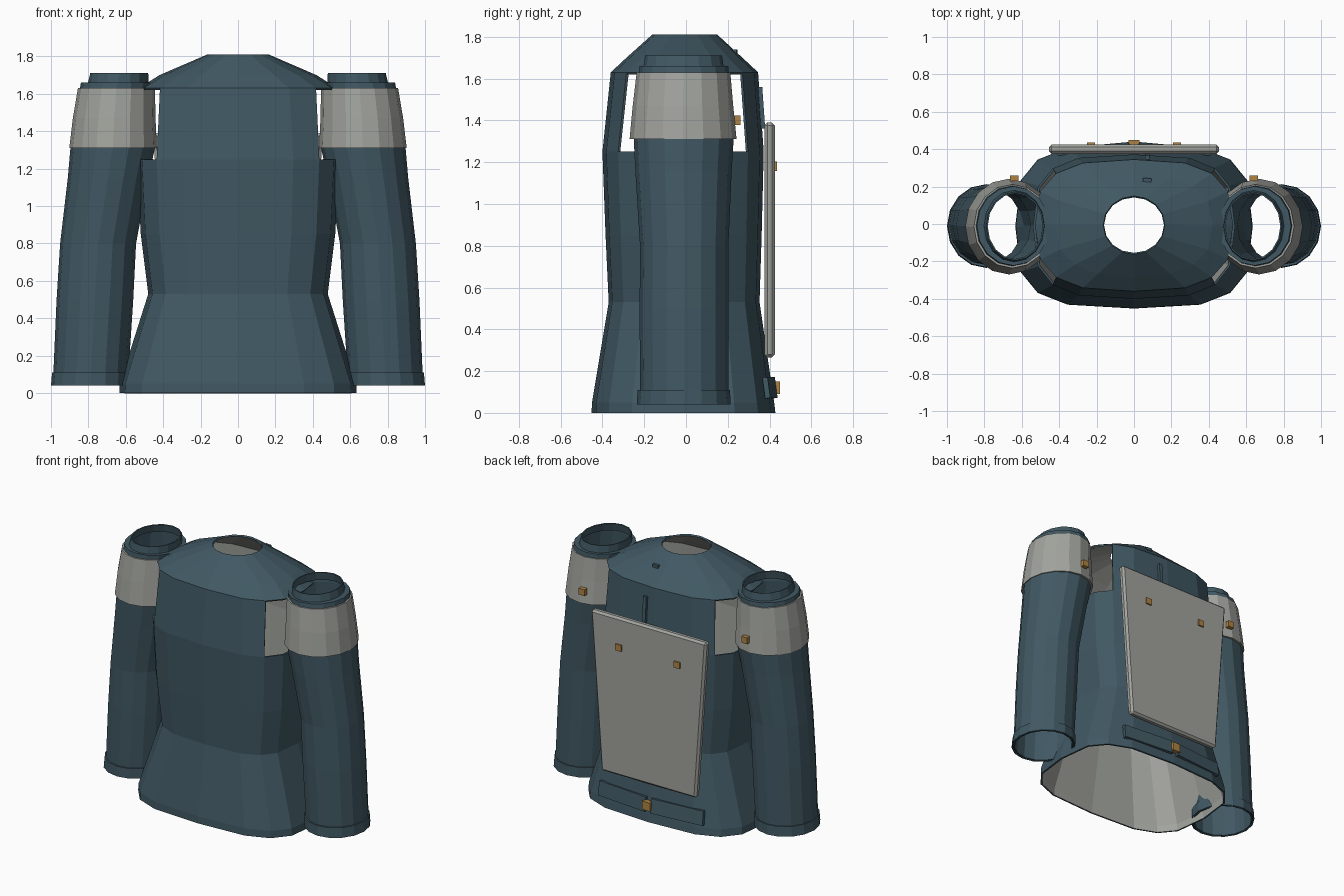
import bpy
import bmesh
from math import sin, cos, tau, copysign
from mathutils import Matrix

cube = bpy.data.objects.get("Cube")
if cube:
    bpy.data.objects.remove(cube, do_unlink=True)


def material(name, rgb):
    m = bpy.data.materials.new(name)
    m.use_nodes = True
    m.diffuse_color = (*rgb, 1)
    m.node_tree.nodes["Principled BSDF"].inputs["Base Color"].default_value = (*rgb, 1)
    return m


TEAL = material("dark teal cloth", (0.052, 0.098, 0.125))
GREY = material("pale grey lining", (0.36, 0.37, 0.34))
GOLD = material("brass", (0.42, 0.23, 0.06))
SIDES = 16


def finish(name, bm, mats):
    me = bpy.data.meshes.new(name)
    bm.to_mesh(me)
    bm.free()
    ob = bpy.data.objects.new(name, me)
    bpy.context.collection.objects.link(ob)
    for m in mats:
        me.materials.append(m)
    return ob


def loft(name, rings, mats, thickness, skip=None):
    """Open shell through rings of (z, centre x, half width, front y, back y, squareness)."""
    bm = bmesh.new()
    loops = []
    for z, cx, hw, front, back, n in rings:
        loop = []
        for k in range(SIDES):
            c, s = cos(tau * k / SIDES), sin(tau * k / SIDES)
            px = copysign(abs(c) ** (2 / n), c)
            py = copysign(abs(s) ** (2 / n), s)
            y = (front + back) / 2 + py * (back - front) / 2
            loop.append(bm.verts.new((cx + px * hw, y, z)))
        loops.append(loop)
    for i, (low, high) in enumerate(zip(loops, loops[1:])):
        for k in range(SIDES):
            if skip and skip(i, k):
                continue
            j = (k + 1) % SIDES
            bm.faces.new((low[k], low[j], high[j], high[k]))
    ob = finish(name, bm, mats)
    shell = ob.modifiers.new("cloth thickness", 'SOLIDIFY')
    shell.thickness = thickness
    shell.offset = -1
    shell.material_offset = len(mats) - 1
    return ob


def box(name, size, at, mat, rot_x=0, rot_z=0, bevel=0, taper=1):
    bm = bmesh.new()
    bmesh.ops.create_cube(bm, size=1)
    for v in bm.verts:
        if v.co.z < 0:
            v.co.x *= taper
        v.co = [a * b for a, b in zip(v.co, size)]
    if bevel:
        bmesh.ops.bevel(bm, geom=bm.edges[:], offset=bevel, segments=1, affect='EDGES')
    turn = Matrix.Rotation(rot_z, 4, 'Z') @ Matrix.Rotation(rot_x, 4, 'X')
    bmesh.ops.transform(bm, matrix=Matrix.Translation(at) @ turn, verts=bm.verts)
    return finish(name, bm, [mat])


# Torso, with arm holes in the top row of faces
chest_top = (1.63, 0, 0.53, -0.36, 0.345, 2.9)
torso = [
    (0, 0, 0.635, -0.452, 0.428, 3.3),
    (0.05, 0, 0.632, -0.45, 0.422, 3.3),
    (0.53, 0, 0.48, -0.37, 0.352, 3.2),
    (0.85, 0, 0.52, -0.385, 0.362, 3.2),
    (1.25, 0, 0.54, -0.40, 0.372, 3.2),
    chest_top,
]
loft("jacket_torso", torso, [TEAL, GREY], 0.012,
     lambda i, k: i == 4 and k in (14, 15, 0, 1, 6, 7, 8, 9))

# Shoulder yoke up to the neck opening
yoke = [
    chest_top,
    (1.70, 0, 0.42, -0.285, 0.27, 2.5),
    (1.81, 0, 0.165, -0.162, 0.15, 2),
]
loft("shoulder_yoke", yoke, [TEAL, GREY], 0.012)

for side, s in (("left", 1), ("right", -1)):
    # Sleeve from wrist to the collar above the shoulder
    sleeve = [
        (0.04, 0.79 * s, 0.20, -0.22, 0.203, 2),
        (0.50, 0.765 * s, 0.205, -0.222, 0.203, 2),
        (0.80, 0.748 * s, 0.203, -0.22, 0.203, 2),
        (1.15, 0.695 * s, 0.215, -0.242, 0.218, 2),
        (1.31, 0.67 * s, 0.226, -0.25, 0.228, 2),
        (1.63, 0.65 * s, 0.195, -0.225, 0.205, 2),
        (1.66, 0.645 * s, 0.195, -0.222, 0.202, 2),
        (1.66, 0.64 * s, 0.162, -0.203, 0.18, 2),
        (1.71, 0.635 * s, 0.155, -0.195, 0.172, 2),
    ]
    loft(side + "_sleeve", sleeve, [TEAL], 0.008)
    cuff = [
        (0.04, 0.79 * s, 0.21, -0.235, 0.213, 2),
        (0.11, 0.786 * s, 0.208, -0.232, 0.211, 2),
        (0.11, 0.786 * s, 0.197, -0.22, 0.2, 2),
    ]
    loft(side + "_cuff", cuff, [TEAL], 0.006)
    # Grey shoulder guard
    guard = [
        (1.31, 0.67 * s, 0.222, -0.25, 0.228, 2),
        (1.31, 0.668 * s, 0.234, -0.27, 0.242, 2),
        (1.47, 0.662 * s, 0.221, -0.255, 0.226, 2),
        (1.63, 0.65 * s, 0.206, -0.236, 0.212, 2),
        (1.63, 0.65 * s, 0.192, -0.22, 0.2, 2),
    ]
    loft(side + "_shoulder_guard", guard, [GREY], 0.004)
    box(side + "_shoulder_stud", (0.045, 0.03, 0.045), (0.64 * s, 0.245, 1.40), GOLD)
    box(side + "_plate_stud", (0.045, 0.02, 0.045), (0.23 * s, 0.425, 1.18), GOLD)
    # Lower back belt panel
    box(side + "_belt_panel", (0.39, 0.025, 0.10), (0.215 * s, 0.402, 0.12), TEAL,
        rot_x=0.135, rot_z=-0.09 * s)

# Back plate, narrower at the foot
box("back_plate", (0.91, 0.05, 1.125), (0, 0.40, 0.827), GREY, bevel=0.014, taper=0.82)
box("belt_buckle", (0.06, 0.035, 0.06), (0, 0.432, 0.12), GOLD)

# Small raised seam and hook behind the neck
box("back_seam", (0.025, 0.02, 0.20), (0.07, 0.362, 1.46), TEAL, rot_x=0.07)
box("yoke_hook", (0.045, 0.02, 0.02), (0.07, 0.235, 1.73), TEAL, rot_z=-0.1)
